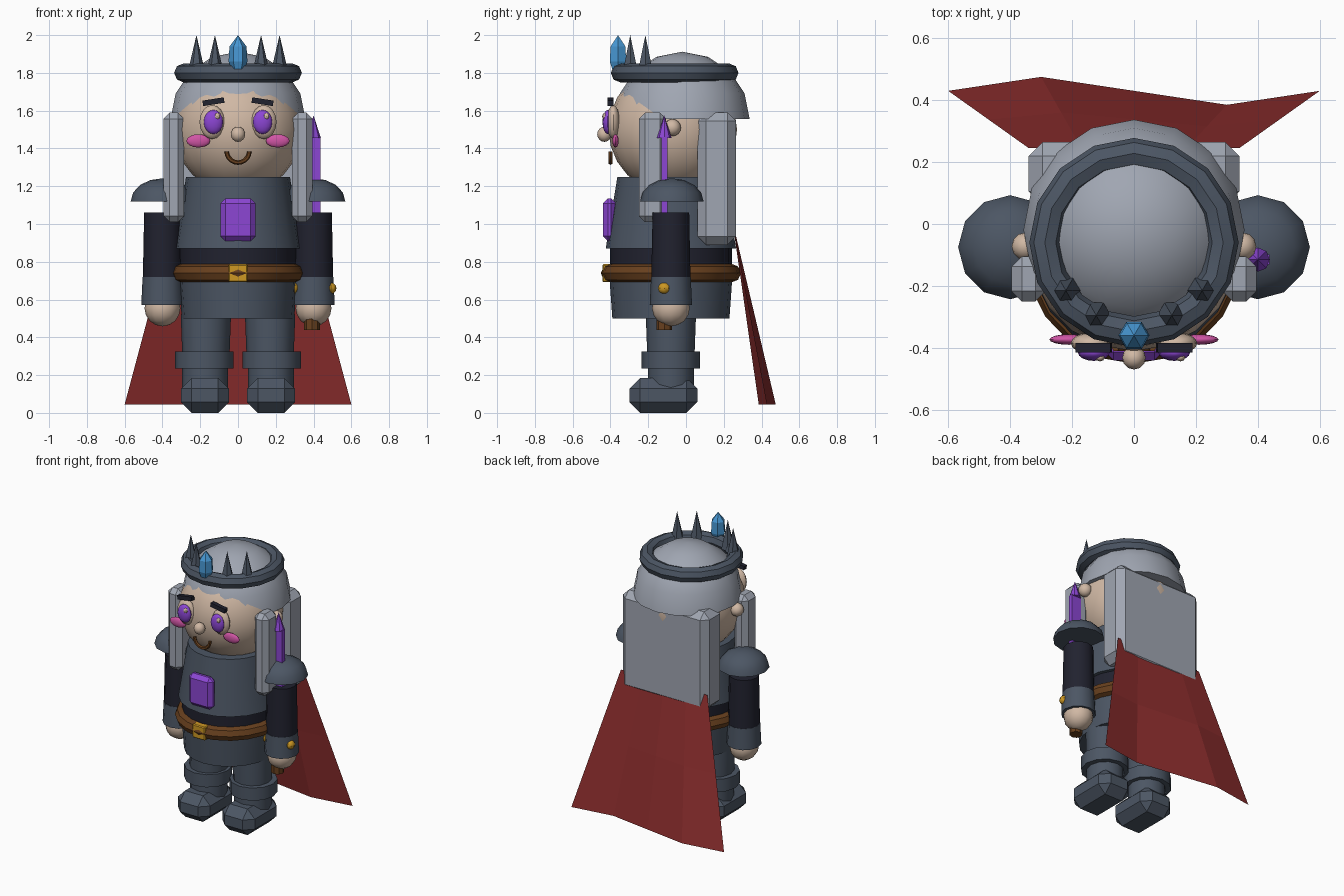
import bpy, bmesh, math
from mathutils import Matrix, Vector

if "Cube" in bpy.data.objects:
    bpy.data.objects.remove(bpy.data.objects["Cube"])


def paint(name, r, g, b):
    lin = [((c / 255 + 0.055) / 1.055) ** 2.4 for c in (r, g, b)]
    m = bpy.data.materials.new(name)
    m.diffuse_color = (*lin, 1)
    m.use_nodes = True
    m.node_tree.nodes["Principled BSDF"].inputs["Base Color"].default_value = m.diffuse_color
    return m


STEEL = paint("steel_grey", 76, 86, 100)
SILVER = paint("silver_hair", 160, 166, 178)
SKIN = paint("skin", 208, 184, 164)
RED = paint("cape_red", 142, 46, 46)
PURPLE = paint("purple", 140, 70, 212)
PINK = paint("pink", 208, 85, 165)
GOLD = paint("gold", 205, 152, 35)
BROWN = paint("leather_brown", 104, 64, 30)
DARK = paint("dark_cloth", 33, 34, 47)
BLUE = paint("crystal_blue", 72, 152, 212)


def finish(name, bm, mat, loc=(0, 0, 0), rot=(0, 0, 0), smooth=True):
    bmesh.ops.recalc_face_normals(bm, faces=bm.faces)
    me = bpy.data.meshes.new(name)
    bm.to_mesh(me)
    bm.free()
    me.materials.append(mat)
    ob = bpy.data.objects.new(name, me)
    ob.location, ob.rotation_euler = loc, rot
    bpy.context.collection.objects.link(ob)
    if smooth:
        bpy.ops.object.select_all(action='DESELECT')
        ob.select_set(True)
        bpy.context.view_layer.objects.active = ob
        bpy.ops.object.shade_smooth_by_angle(angle=math.radians(35))
    return ob


def ball(name, mat, loc, size, seg=16, rings=8, dome=False):
    bm = bmesh.new()
    bmesh.ops.create_uvsphere(bm, u_segments=seg, v_segments=rings, radius=1)
    if dome:  # keep the upper half, closed below
        bmesh.ops.bisect_plane(bm, geom=bm.verts[:] + bm.edges[:] + bm.faces[:],
                               plane_co=(0, 0, 0), plane_no=(0, 0, -1), clear_outer=True)
        bmesh.ops.holes_fill(bm, edges=[e for e in bm.edges if e.is_boundary])
    bmesh.ops.scale(bm, vec=size, verts=bm.verts)
    return finish(name, bm, mat, loc)


def lathe(name, mat, xy, profile, seg=16, sy=1.0, smooth=True):
    """Stack of rings given as (radius, z), closed at both ends."""
    bm = bmesh.new()
    rings = []
    for r, z in profile:
        rings.append([bm.verts.new((r * math.cos(2 * math.pi * i / seg),
                                    sy * r * math.sin(2 * math.pi * i / seg), z))
                      for i in range(seg)])
    for a, b in zip(rings, rings[1:]):
        for i in range(seg):
            j = (i + 1) % seg
            bm.faces.new((a[i], a[j], b[j], b[i]))
    bm.faces.new(rings[0])
    bm.faces.new(rings[-1])
    bmesh.ops.remove_doubles(bm, verts=bm.verts, dist=0.0005)
    return finish(name, bm, mat, (xy[0], xy[1], 0), smooth=smooth)


def block(name, mat, lo, hi, bevel=0.0, rot=(0, 0, 0)):
    lo, hi = Vector(lo), Vector(hi)
    bm = bmesh.new()
    bmesh.ops.create_cube(bm, size=1)
    bmesh.ops.scale(bm, vec=hi - lo, verts=bm.verts)
    if bevel:
        bmesh.ops.bevel(bm, geom=bm.edges[:], offset=bevel, segments=1,
                        profile=0.5, affect='EDGES')
    return finish(name, bm, mat, (lo + hi) / 2, rot, smooth=False)


def ring(name, mat, loc, major, minor, seg=20, sides=8, start=0.0, sweep=2 * math.pi,
         rot=(0, 0, 0), sy=1.0):
    bm = bmesh.new()
    full = sweep > 6.28
    loops = []
    for i in range(seg if full else seg + 1):
        a = start + sweep * i / seg
        loops.append([])
        for k in range(sides):
            t = 2 * math.pi * k / sides
            r = major + minor * math.cos(t)
            loops[-1].append(bm.verts.new((r * math.cos(a), sy * r * math.sin(a),
                                           minor * math.sin(t))))
    pairs = list(zip(loops, loops[1:])) + ([(loops[-1], loops[0])] if full else [])
    for a, b in pairs:
        for k in range(sides):
            j = (k + 1) % sides
            bm.faces.new((a[k], a[j], b[j], b[k]))
    if not full:
        bm.faces.new(loops[0])
        bm.faces.new(loops[-1])
    return finish(name, bm, mat, loc, rot)


CY = -0.08  # depth of the body axis

# Head, hair and crown
ball("head", SKIN, (0, -0.07, 1.5), (0.34, 0.34, 0.34), 20, 12)
ball("hair_cap", SILVER, (0, -0.02, 1.555), (0.357, 0.357, 0.357), 16, 8, dome=True)
block("back_hair", SILVER, (-0.34, 0.06, 0.89), (0.34, 0.265, 1.59), 0.045)
ring("crown_band", STEEL, (0, -0.06, 1.8), 0.288, 0.05, 16, 8)
for x, y in ((0.22, -0.215), (0.122, -0.295)):
    for s in (-1, 1):
        lathe("crown_spike", STEEL, (s * x, y), [(0.047, 1.8), (0.0, 2.0)], 6, smooth=False)
lathe("crown_crystal", BLUE, (0, -0.36), [(0.035, 1.82), (0.05, 1.86), (0.045, 1.94), (0, 2.0)],
      6, smooth=False)

# Face
ball("nose", SKIN, (0, -0.432, 1.475), (0.038, 0.038, 0.04), 12, 8)
ring("mouth", BROWN, (0, -0.4, 1.385), 0.06, 0.012, 10, 6, math.pi, math.pi,
     (math.pi / 2, 0, 0))
for s in (-1, 1):
    ball("eye_socket", SKIN, (s * 0.137, -0.385, 1.54), (0.067, 0.035, 0.09), 16, 8)
    ball("eye", PURPLE, (s * 0.13, -0.415, 1.54), (0.051, 0.027, 0.064), 16, 8)
    ball("eye_glint", SKIN, (s * 0.13 + 0.02, -0.43, 1.57), (0.016, 0.014, 0.018), 8, 6)
    ball("cheek", PINK, (s * 0.21, -0.373, 1.44), (0.063, 0.017, 0.035), 16, 8)
    block("eyebrow", DARK, (s * 0.13 - 0.057, -0.415, 1.633), (s * 0.13 + 0.057, -0.385, 1.662),
          rot=(0, s * math.radians(9), 0))
    ball("ear", SKIN, (s * 0.35, -0.072, 1.51), (0.045, 0.045, 0.045), 12, 8)
    block("side_lock", SILVER, (s * 0.34 - 0.055, -0.25, 1.01), (s * 0.34 + 0.055, -0.105, 1.59),
          0.033)

# Torso, belt and skirt
lathe("tunic", STEEL, (0, CY), [(0.335, 0.87), (0.275, 1.25)], 20, 1.03)
lathe("waist", DARK, (0, CY), [(0.31, 0.7), (0.31, 0.88)], 20, 1.04)
ring("belt", BROWN, (0, CY, 0.74), 0.305, 0.05, 20, 8, sy=1.045)
lathe("skirt", STEEL, (0, CY), [(0.298, 0.5), (0.313, 0.72)], 20, 1.04)
block("buckle", GOLD, (-0.05, -0.443, 0.692), (0.05, -0.37, 0.787), 0.006)
block("chest_gem", PURPLE, (-0.093, -0.44, 0.91), (0.093, -0.37, 1.135), 0.026)

for s in (-1, 1):
    # Arms
    ax = (s * 0.4, CY)
    ball("shoulder_guard", STEEL, (ax[0], -0.075, 1.12), (0.168, 0.168, 0.122), 12, 8, dome=True)
    lathe("sleeve", DARK, ax, [(0.104, 0.7), (0.097, 1.06)], 12)
    lathe("cuff", STEEL, ax, [(0.112, 0.572), (0.105, 0.72)], 12)
    ball("hand", SKIN, (*ax, 0.555), (0.095, 0.1, 0.097), 12, 8)
    # Legs
    lx = (s * 0.17, CY)
    lathe("leg", STEEL, lx, [(0.125, 0.3), (0.133, 0.52)], 12)
    lathe("boot_cuff", STEEL, (s * 0.178, CY), [(0.155, 0.235), (0.155, 0.325)], 12)
    lathe("ankle", STEEL, (s * 0.174, CY), [(0.122, 0.12), (0.122, 0.25)], 12)
    block("foot", STEEL, (s * 0.175 - 0.127, -0.3, 0.005), (s * 0.175 + 0.127, 0.06, 0.19), 0.057)

# Dagger held upright in one hand
SX, SY = 0.4, -0.115
block("blade", PURPLE, (SX - 0.038, SY - 0.016, 0.66), (SX + 0.038, SY + 0.016, 1.46))
lathe("blade_tip", PURPLE, (SX, SY), [(0.039, 1.455), (0, 1.575)], 8, smooth=False)
block("guard", GOLD, (SX - 0.09, SY - 0.022, 0.64), (SX + 0.09, SY + 0.022, 0.68))
for s in (-1, 1):
    ball("guard_knob", GOLD, (SX + s * 0.093, SY, 0.66), (0.028, 0.033, 0.03), 8, 6)
lathe("grip", BROWN, (SX - 0.008, SY), [(0.042, 0.44), (0.042, 0.64)], 8)

# Cape, spreading to a rippled hem
bm = bmesh.new()
rows = [[bm.verts.new((x * (0.34 + 0.26 * t), 0.245 + t * (0.185 + w), 1.02 - 0.975 * t))
         for x, w in ((-1, 0), (-0.5, 0.045), (0, 0), (0.5, -0.045), (1, 0))]
        for t in (0, 0.5, 1)]
for a, b in zip(rows, rows[1:]):
    for i in range(4):
        bm.faces.new((a[i], a[i + 1], b[i + 1], b[i]))
finish("cape", bm, RED, smooth=False)

# Seat the feet exactly on the floor
for ob in bpy.data.objects:
    if ob.name.startswith("foot"):
        ob.location.z -= 0.005
